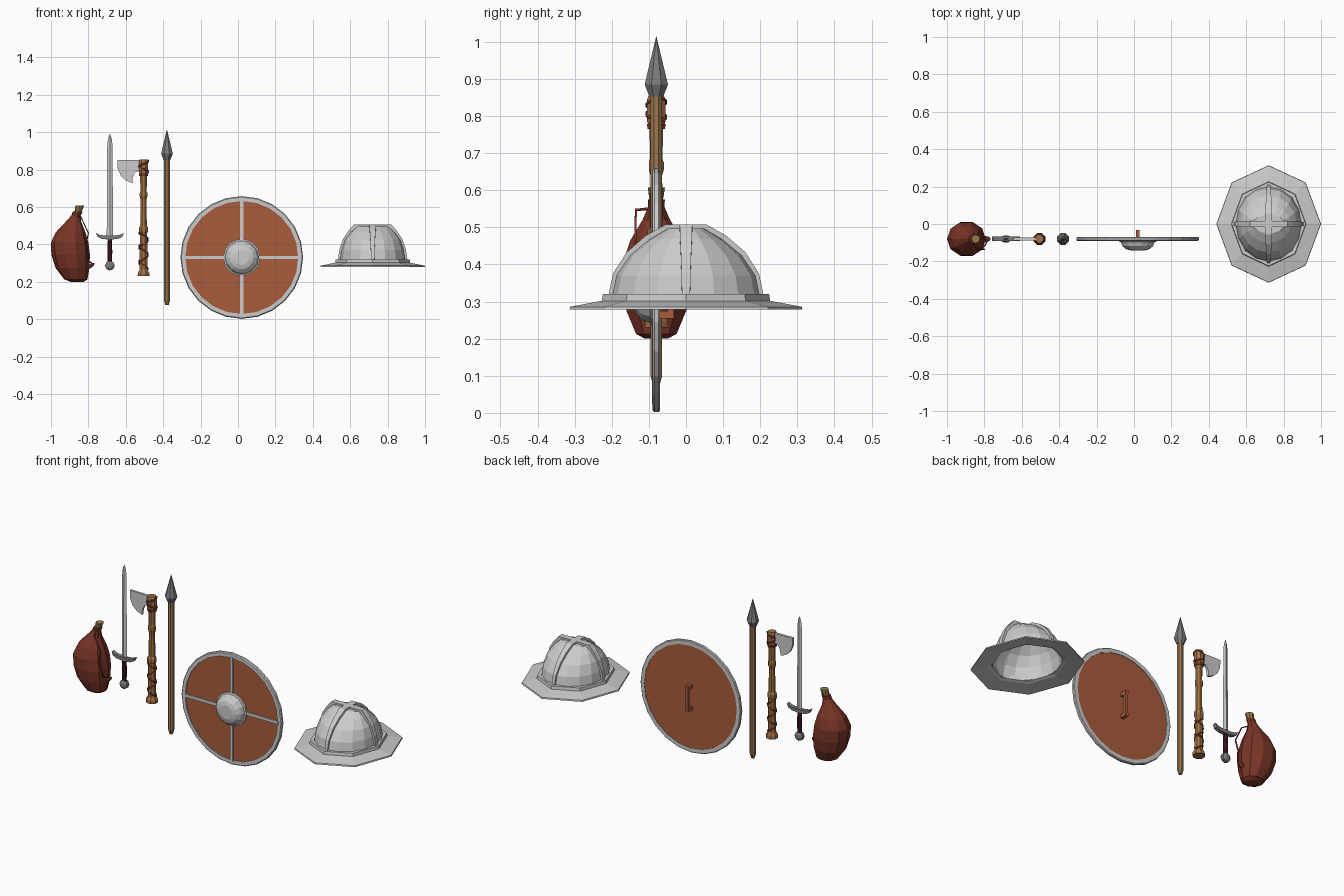
import bpy, bmesh
from math import cos, sin, pi
from mathutils import Vector

if "Cube" in bpy.data.objects:
    bpy.data.objects.remove(bpy.data.objects["Cube"])

Y0 = -0.08


def mat(name, *rgb):
    m = bpy.data.materials.new(name)
    m.diffuse_color = (*rgb, 1)
    m.use_nodes = True
    m.node_tree.nodes["Principled BSDF"].inputs["Base Color"].default_value = m.diffuse_color
    return m


LEATHER = mat("leather", .19, .035, .02)
CORD = mat("red_cord", .25, .04, .03)
CORK = mat("cork", .3, .2, .07)
WOOD = mat("wood", .33, .19, .08)
AXE_WOOD = mat("axe_wood", .36, .17, .06)
GRIP = mat("dark_grip", .06, .01, .015)
PAINT = mat("painted_board", .40, .11, .045)
DARK = mat("dark_iron", .2, .2, .2)


def finish(name, bm, m=None):
    bmesh.ops.recalc_face_normals(bm, faces=bm.faces)
    me = bpy.data.meshes.new(name)
    bm.to_mesh(me)
    bm.free()
    ob = bpy.data.objects.new(name, me)
    bpy.context.collection.objects.link(ob)
    if m:
        me.materials.append(m)
    return ob


def loft(name, rings, n, m=None, axis='Z', caps=(True, True), closed=False, phase=0.0):
    """Rings of (centre, r1, r2) around the z or y axis."""
    bm = bmesh.new()
    loops = []
    for c, a, b in rings:
        loop = []
        for i in range(n):
            t = 2 * pi * i / n + phase
            u, v = a * cos(t), b * sin(t)
            loop.append(bm.verts.new(Vector(c) + Vector((u, v, 0) if axis == 'Z' else (u, 0, v))))
        loops.append(loop)
    pairs = list(zip(loops, loops[1:])) + ([(loops[-1], loops[0])] if closed else [])
    for p, q in pairs:
        for i in range(n):
            j = (i + 1) % n
            bm.faces.new((p[i], p[j], q[j], q[i]))
    if not closed:
        for use, loop in zip(caps, (loops[0], loops[-1])):
            if use:
                bm.faces.new(loop)
    return finish(name, bm, m)


def pole(name, x, profile, n, m=None, flat=1.0):
    return loft(name, [((x, Y0, z), r, r * flat) for z, r in profile], n, m, phase=pi / n if n > 4 else 0)


def prism(name, pts, y1, y2, m=None):
    """Front-view outline given thickness in y."""
    bm = bmesh.new()
    f = bm.faces.new([bm.verts.new((x, y1, z)) for x, z in pts])
    new = bmesh.ops.extrude_face_region(bm, geom=[f])['geom']
    bmesh.ops.translate(bm, vec=(0, y2 - y1, 0), verts=[g for g in new if isinstance(g, bmesh.types.BMVert)])
    return finish(name, bm, m)


def box(name, lo, hi, m=None):
    x1, y1, z1 = lo
    x2, y2, z2 = hi
    return prism(name, [(x1, z1), (x2, z1), (x2, z2), (x1, z2)], y1, y2, m)


def cord(name, pts, r, m):
    cu = bpy.data.curves.new(name, 'CURVE')
    cu.dimensions = '3D'
    cu.bevel_depth, cu.bevel_resolution, cu.use_fill_caps = r, 0, True
    sp = cu.splines.new('POLY')
    sp.points.add(len(pts) - 1)
    for p, co in zip(sp.points, pts):
        p.co = (*co, 1)
    ob = bpy.data.objects.new(name, cu)
    bpy.context.collection.objects.link(ob)
    cu.materials.append(m)


# Leather flask: leaning bag, stopper and carrying cord
bag = [(-.86, .2, .035), (-.867, .213, .062), (-.885, .275, .091), (-.895, .345, .103), (-.9, .41, .1),
       (-.895, .465, .079), (-.88, .52, .042), (-.866, .555, .025), (-.857, .575, .026)]
loft("flask_bag", [((x, Y0, z), r, r * .93) for x, z, r in bag], 10, LEATHER)
loft("flask_stopper", [((-.858, Y0, .57), .017, .017), ((-.852, Y0, .585), .02, .02),
                       ((-.846, Y0, .607), .023, .023)], 8, CORK)
cord("flask_cord", [(-.86, -.1, .55), (-.84, -.135, .547), (-.8, -.137, .46), (-.812, -.13, .4),
                    (-.797, -.115, .31), (-.78, -.08, .297)], .004, CORD)
loft("flask_cord_tab", [((-.81, Y0, .27), .02, .02), ((-.785, Y0, .29), .016, .014),
                        ((-.772, Y0, .3), .006, .008)], 6, LEATHER)

# Sword
SX = -.685
pole("sword_blade", SX, [(.44, .017), (.93, .014), (.965, .01), (.99, .001)], 4, None, .4)
half = [(0, .425), (.045, .43), (.066, .44), (.075, .462), (.058, .452), (.03, .447), (0, .447)]
guard = [(SX + x, z) for x, z in half] + [(SX - x, z) for x, z in half[-2:0:-1]]
prism("sword_guard", guard, Y0 - .012, Y0 + .012, DARK)
pole("sword_grip", SX, [(.3, .012), (.36, .014), (.43, .012)], 8, GRIP)
loft("sword_pommel", [((SX, Y0 + y, .286), r, r) for y, r in
                      ((-.018, .012), (-.01, .026), (.01, .026), (.018, .012))], 8, DARK, 'Y')

# Axe: turned handle, bearded blade, bindings
AX = -.505
pole("axe_handle", AX, [(.23, .034), (.247, .033), (.265, .023), (.46, .021), (.47, .026), (.49, .026),
                        (.5, .019), (.64, .017), (.655, .022), (.675, .022), (.685, .018), (.77, .02),
                        (.785, .027), (.845, .027), (.855, .022)], 8, AXE_WOOD)
blade = [(-.52, .85), (-.645, .852), (-.643, .805), (-.625, .765), (-.6, .742), (-.565, .728),
         (-.563, .758), (-.55, .785), (-.52, .795)]
prism("axe_blade", blade, Y0 - .007, Y0 + .007)
for s in (1, -1):
    for part, z1, z2, r, turns in (("grip", .265, .465, .024, 2.5), ("head", .785, .85, .028, 1)):
        n = int(turns * 8)
        cord(f"axe_{part}_binding", [(AX + r * cos(s * pi * i / 4 + pi / 8), Y0 + r * sin(s * pi * i / 4 + pi / 8),
                                      z1 + (z2 - z1) * i / n) for i in range(n + 1)], .004, CORD)
for z in (.772, .79):
    pole("axe_collar", AX, [(z - .007, .025), (z + .007, .028)], 8, CORD)

# Spear
pole("spear_shaft", -.38, [(.075, .01), (.1, .017), (.86, .017)], 8, WOOD)
pole("spear_head", -.38, [(.852, .02), (.885, .034), (1.014, .0005)], 8, DARK)

# Round shield: board, rim, cross bars, boss and back grip
CX, CZ, R = .02, .33, .328


def turned(name, prof, n, m=None, closed=False):
    return loft(name, [((CX, y, CZ), r, r) for y, r in prof], n, m, 'Y', closed=closed)


turned("shield_board", [(-.084, .306), (-.073, .306)], 24, PAINT)
turned("shield_rim", [(-.09, .302), (-.09, R - .005), (-.085, R), (-.074, R), (-.07, R - .004), (-.07, .302)],
       24, closed=True)
for s in (-1, 1):
    a, b = sorted((s * .085, s * .306))
    box("shield_bar_side", (CX + a, -.092, CZ - .009), (CX + b, -.08, CZ + .009))
    box("shield_bar_upright", (CX - .009, -.092, CZ + a), (CX + .009, -.08, CZ + b))
    box("shield_grip_end", (CX - .01, -.075, CZ + s * .065 - .01), (CX + .01, -.033, CZ + s * .065 + .01), PAINT)
box("shield_grip", (CX - .009, -.048, CZ - .07), (CX + .009, -.034, CZ + .07), PAINT)
turned("shield_boss", [(-.08, .099), (-.094, .099), (-.097, .09), (-.118, .082), (-.134, .063), (-.141, .04)], 14)

# Brimmed helmet: octagonal brim, band, domed skull, crossing ribs
HX = .72
brim = [(.278, .28, .314), (.286, .278, .312), (.302, .2, .227), (.32, .198, .224), (.32, .178, .202),
        (.296, .178, .202), (.29, .195, .22)]
loft("helmet_brim", [((HX, 0, z), a, b) for z, a, b in brim], 8, closed=True)
dome = [(.3, .178, .203), (.37, .168, .189), (.425, .15, .152), (.468, .118, .1), (.497, .085, .05)]
skull = loft("helmet_skull", [((HX, 0, z), a, b) for z, a, b in dome], 16, caps=(False, True))
so = skull.modifiers.new("thickness", 'SOLIDIFY')
so.thickness, so.offset = .008, -1


def rib(name, half, along_x):
    """Strap over the skull, wider toward the top."""
    path = half + [(-d, z, w) for d, z, w in reversed(half)]
    bm = bmesh.new()
    rows = []
    for d, z, w in path:
        k = 1 - .014 / max(abs(d), .05)
        row = []
        for dd, zz, ww in ((d, z, -w), (d, z, w), (d * k, z - .014, w), (d * k, z - .014, -w)):
            row.append(bm.verts.new((HX + dd, ww, zz) if along_x else (HX + ww, dd, zz)))
        rows.append(row)
    for p, q in zip(rows, rows[1:]):
        for i in range(4):
            j = (i + 1) % 4
            bm.faces.new((p[i], p[j], q[j], q[i]))
    bm.faces.new(rows[0])
    bm.faces.new(rows[-1])
    finish(name, bm)


rib("helmet_rib_side", [(.187, .312, .011), (.177, .375, .012), (.158, .43, .014), (.128, .475, .016),
                        (.1, .507, .017)], True)
rib("helmet_rib_front", [(.21, .312, .008), (.197, .375, .01), (.16, .433, .013), (.108, .478, .016),
                         (.056, .507, .019)], False)
